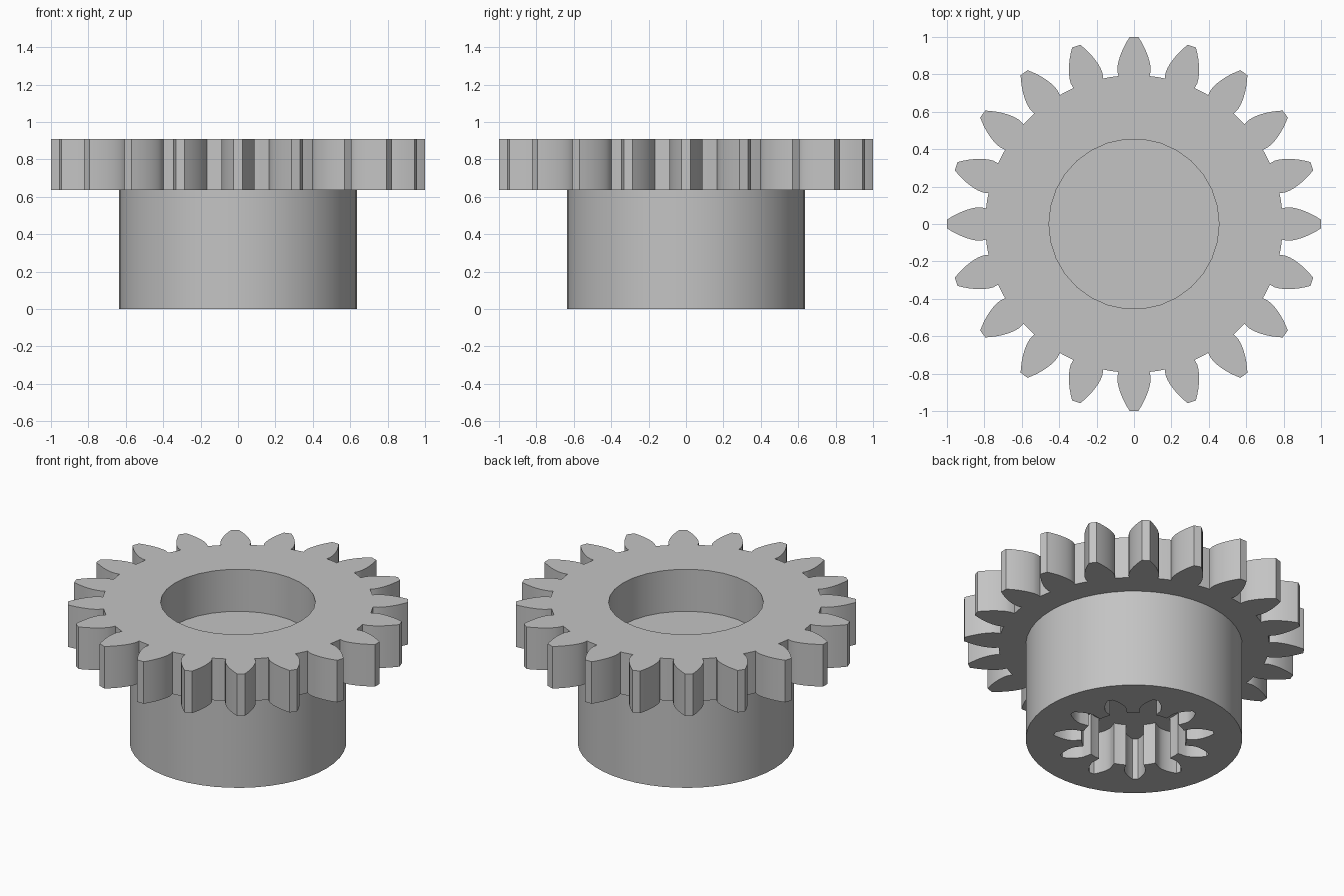
import bpy, bmesh
from math import cos, sin, tan, acos, pi, radians

if "Cube" in bpy.data.objects:
    bpy.data.objects.remove(bpy.data.objects["Cube"])

M = 1 / 11                    # gear module; outer radius is 1
PRESSURE = radians(25)

grey = bpy.data.materials.new("plain grey")
grey.use_nodes = True
colour = (0.55, 0.55, 0.55, 1)
grey.diffuse_color = colour
grey.node_tree.nodes["Principled BSDF"].inputs["Base Color"].default_value = colour


def involute(angle):
    return tan(angle) - angle


def circle(radius, count):
    return [(radius * cos(2 * pi * i / count), radius * sin(2 * pi * i / count))
            for i in range(count)]


def gear_outline(teeth, module, steps=7):
    """Involute gear profile with one tooth centred on +x."""
    pitch = teeth * module / 2
    base = pitch * cos(PRESSURE)
    tip, root = pitch + module, pitch - 1.25 * module
    base_half = pi / (2 * teeth) + involute(PRESSURE)
    flank = [(root, base_half * 0.97)]
    for i in range(steps + 1):
        r = base + (tip - base) * i / steps
        flank.append((r, base_half - involute(acos(min(1, base / r)))))
    points = []
    for t in range(teeth):
        centre = 2 * pi * t / teeth
        points += [(r * cos(centre - a), r * sin(centre - a)) for r, a in flank]
        points += [(r * cos(centre + a), r * sin(centre + a)) for r, a in reversed(flank)]
        gap = centre + pi / teeth
        points.append((root * cos(gap), root * sin(gap)))
    return points


def prism(name, outlines, z0, z1):
    """Extrude an outline, with optional hole outlines, from z0 to z1."""
    bm = bmesh.new()
    edges = []
    for outline in outlines:
        verts = [bm.verts.new((x, y, z0)) for x, y in outline]
        edges += [bm.edges.new((verts[i - 1], verts[i])) for i in range(len(verts))]
    if len(outlines) == 1:
        bm.faces.new(verts)
    else:
        bmesh.ops.triangle_fill(bm, edges=edges, use_beauty=True)
    result = bmesh.ops.extrude_face_region(bm, geom=bm.faces[:], use_keep_orig=True)
    top = [g for g in result["geom"] if isinstance(g, bmesh.types.BMVert)]
    bmesh.ops.translate(bm, verts=top, vec=(0, 0, z1 - z0))
    bmesh.ops.recalc_face_normals(bm, faces=bm.faces[:])
    mesh = bpy.data.meshes.new(name)
    bm.to_mesh(mesh)
    bm.free()
    mesh.materials.append(grey)
    obj = bpy.data.objects.new(name, mesh)
    bpy.context.collection.objects.link(obj)
    return obj


def activate(obj):
    bpy.ops.object.select_all(action="DESELECT")
    obj.select_set(True)
    bpy.context.view_layer.objects.active = obj


# Toothed ring with a round bore
gear_ring = prism("gear_ring", [gear_outline(20, M), circle(5 * M, 30)], 7 * M, 10 * M)

# Hub with a gear-shaped socket in its underside
hub = prism("hub", [circle(7 * M, 48)], 0, 7 * M)
cutter = prism("socket_cutter", [gear_outline(11, 0.8 * M)], -M, 3 * M)
cutter.hide_render = True
cut = hub.modifiers.new("socket", "BOOLEAN")
cut.operation = "DIFFERENCE"
cut.solver = "EXACT"
cut.object = cutter
activate(hub)
bpy.ops.object.modifier_apply(modifier=cut.name)
bpy.data.objects.remove(cutter)

# Smooth walls, sharp corners
for part in (gear_ring, hub):
    activate(part)
    bpy.ops.object.shade_smooth_by_angle(angle=radians(25))
